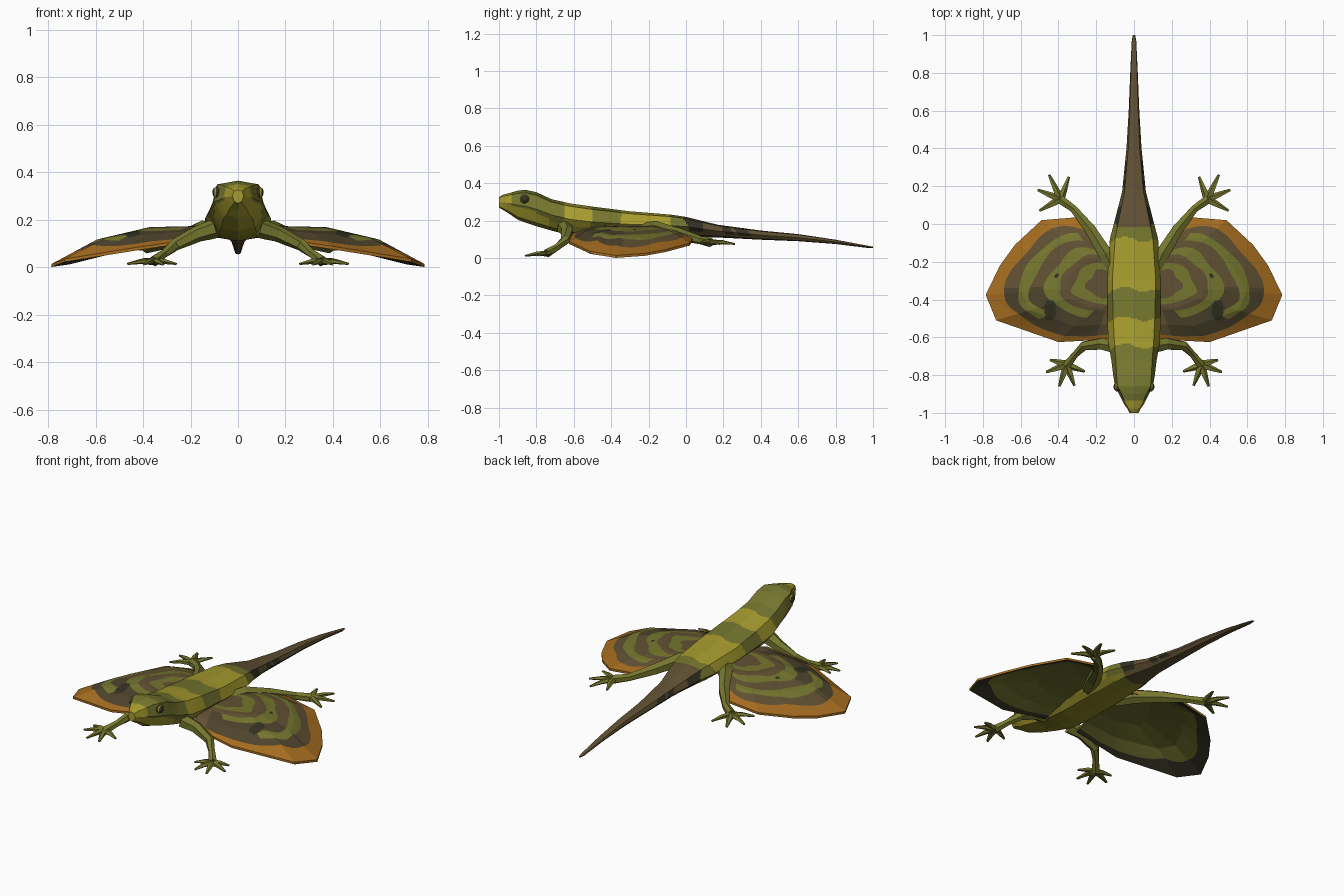
import bpy, bmesh, math
from mathutils import Vector

if "Cube" in bpy.data.objects:
    bpy.data.objects.remove(bpy.data.objects["Cube"])


def mat(name, r, g, b):
    m = bpy.data.materials.new(name)
    lin = [((c / 255 + 0.055) / 1.055) ** 2.4 for c in (r, g, b)]
    m.diffuse_color = (*lin, 1)
    m.use_nodes = True
    m.node_tree.nodes["Principled BSDF"].inputs["Base Color"].default_value = m.diffuse_color
    return m


MATS = [mat("olive skin", 117, 118, 46), mat("yellow band", 167, 156, 46),
        mat("brown skin", 97, 81, 51), mat("dark brown", 78, 68, 44),
        mat("orange rim", 166, 109, 32), mat("near black", 52, 50, 35),
        mat("belly mustard", 142, 134, 38), mat("underwing olive", 110, 110, 46)]
OLIVE, YELLOW, BROWN, DARK, ORANGE, BLACK, BELLY, UNDER = range(8)


def finish(bm, name):
    bmesh.ops.recalc_face_normals(bm, faces=bm.faces)
    me = bpy.data.meshes.new(name)
    bm.to_mesh(me)
    bm.free()
    for m in MATS:
        me.materials.append(m)
    ob = bpy.data.objects.new(name, me)
    bpy.context.collection.objects.link(ob)
    return ob


def lerp_table(rows, x):
    for a, b in zip(rows, rows[1:]):
        if x <= b[0] + 1e-6:
            f = (x - a[0]) / (b[0] - a[0])
            return [p + (q - p) * f for p, q in zip(a, b)]
    return list(rows[-1])


# Body and tail: stations of y, top z, bottom z, back half width, flank half width
STATIONS = [(-1.0, .326, .27, .018, .024), (-.98, .338, .258, .028, .034),
            (-.95, .346, .24, .045, .055),
            (-.90, .36, .205, .065, .08), (-.86, .365, .19, .088, .10),
            (-.80, .352, .17, .092, .11), (-.72, .315, .147, .096, .12),
            (-.62, .292, .122, .104, .138), (-.5, .275, .11, .11, .14),
            (-.3, .25, .11, .115, .14), (-.08, .232, .115, .10, .128),
            (0, .22, .115, .085, .107), (.17, .178, .11, .05, .063),
            (.4, .147, .098, .03, .04), (.6, .128, .09, .022, .028),
            (.8, .098, .075, .016, .02), (.97, .066, .054, .01, .012),
            (1.0, .061, .055, .005, .006)]


def body_colour(y, x, z, k):
    # k: height fraction around the section, 0 belly to 1 back
    w = y + .012 * math.sin(30 * x) + .03 * (1 - k)
    if y > .015 * math.sin(50 * z):
        patch = .3 < k < .9 and (y < .09 or .22 < y + .04 * k < .27 or .29 < y + .04 * k < .36)
        return BLACK if patch else BROWN
    if y < -.935 or (y < -.73 and k < .45 - .8 * (y + .935)**2 * 4):
        return YELLOW
    if k < .3:
        return BELLY
    if -.645 < w < -.5 or -.345 < w < -.08:
        return YELLOW
    return OLIVE


bm = bmesh.new()
rings, N, SUB = [], 240, 6
for i in range(N + 1):
    y, zt, zb, wt, wm = lerp_table(STATIONS, -1 + 2 * i / N)
    h = zt - zb
    half = [(0, zt), (wt, zt - .09 * h), (wm, zb + .5 * h), (.6 * wm, zb + .1 * h), (0, zb)]
    loop = half + [(-x, z) for x, z in half[-2:0:-1]]
    ring = []
    for j, (x, z) in enumerate(loop):
        x2, z2 = loop[(j + 1) % len(loop)]
        for s in range(SUB):
            f = s / SUB
            ring.append(bm.verts.new((x + (x2 - x) * f, y, z + (z2 - z) * f)))
    rings.append((ring, zt, zb))
for (a, zt, zb), (b, _, _) in zip(rings, rings[1:]):
    n = len(a)
    for j in range(n):
        f = bm.faces.new((a[j], a[(j + 1) % n], b[(j + 1) % n], b[j]))
        c = f.calc_center_median()
        f.material_index = body_colour(c.y, c.x, c.z, (c.z - zb) / (zt - zb))
bm.faces.new(rings[0][0]).material_index = YELLOW
bm.faces.new(rings[-1][0]).material_index = BROWN
finish(bm, "body_and_tail")

# Wing outline, front root to back root, as a domed fan around the root centre
OUTLINE = [(.11, -.61, .13), (.40, -.625, .088), (.73, -.51, .035), (.785, -.375, .014),
           (.71, -.22, .025), (.63, -.11, .045), (.49, .02, .08), (.31, .035, .105),
           (.11, -.14, .165)]
CENTRE, THICK = Vector((.10, -.32, .175)), .013
DOME = [(0, 0), (.4, .04), (.72, .36), (1, 1)]
# Colour bands from root to rim: outer limit, colour, and the span of the fan they fill
BANDS = [(.23, BROWN, 0, 1), (.34, OLIVE, 0, 1), (.45, BROWN, 0, 1), (.56, OLIVE, .1, .88),
         (.68, BROWN, 0, 1), (.78, OLIVE, .2, .84), (.88, BROWN, 0, 1), (1, ORANGE, 0, 1)]


def wing_colour(p, band, a):
    x, y = abs(p.x), p.y
    _, colour, lo, hi = BANDS[band]
    if colour == ORANGE:
        return ORANGE
    if abs((x - .443) / .03) ** 3 + abs((y + .457) / .052) ** 3 < 1:
        return BLACK
    if (x - .41) ** 2 + (y + .275) ** 2 < .00015:
        return BLACK
    if lo < a < hi and colour == OLIVE:
        return OLIVE
    return DARK if band > 2 and .04 < a < .4 else BROWN


def wing(name, s):
    bm = bmesh.new()
    SEG, ROWS = 24, 7
    edge = []
    for p, q in zip(OUTLINE, OUTLINE[1:]):
        edge += [Vector(p).lerp(Vector(q), k / SEG) for k in range(SEG)]
    edge.append(Vector(OUTLINE[-1]))
    n = len(edge) - 1
    R = [(e - CENTRE).xy.length for e in edge]
    # band limits follow a rounded version of the outline
    steps = []
    for i in range(n + 1):
        near = R[max(0, i - 16):i + 17]
        ratio = min(1.04, sum(near) / len(near) / R[i])
        a, ts, t0 = i / n, [0], 0
        for k, (lim, *_r) in enumerate(BANDS):
            t1 = lim * ratio + .013 * math.sin(19 * a + 2 * k) if lim < 1 else 1
            ts += [t0 + (t1 - t0) * j / ROWS for j in range(1, ROWS + 1)]
            t0 = t1
        steps.append(ts)
    T = len(steps[0]) - 1
    sheets = []
    for drop in (0, THICK):
        centre = bm.verts.new((s * CENTRE.x, CENTRE.y, CENTRE.z - drop))
        rows = []
        for e, ts in zip(edge, steps):
            row = [centre]
            for t in ts[1:]:
                p = CENTRE.lerp(e, t)
                d = lerp_table(DOME, t)[1]
                row.append(bm.verts.new((s * p.x, p.y, CENTRE.z + (e.z - CENTRE.z) * d - drop)))
            rows.append(row)
        for i, (a, b) in enumerate(zip(rows, rows[1:])):
            for k in range(T):
                vs = (a[0], a[1], b[1]) if k == 0 else (a[k], a[k + 1], b[k + 1], b[k])
                f = bm.faces.new(vs)
                if drop:
                    f.material_index = BLACK if k // ROWS == 7 else UNDER
                else:
                    f.material_index = wing_colour(f.calc_center_median(), k // ROWS, i / n)
        sheets.append(rows)
    top, low = sheets
    # rim strip around the outline and the two root ends
    for i in range(n):
        bm.faces.new((top[i][T], top[i + 1][T], low[i + 1][T], low[i][T])).material_index = ORANGE
    for i in (0, -1):
        for k in range(T):
            bm.faces.new((top[i][k], top[i][k + 1], low[i][k + 1], low[i][k])).material_index = BROWN
    finish(bm, name)


# Tapered tube through points given as (x, y, z, radius), flattened in z
def tube(bm, pts, s, sides=6, flat=1.0):
    rings = []
    P = [Vector(p[:3]) for p in pts]
    for i, p in enumerate(P):
        d = (P[min(i + 1, len(P) - 1)] - P[max(i - 1, 0)]).normalized()
        u = d.cross(Vector((0, 0, 1))).normalized()
        v = u.cross(d)
        ring = []
        for k in range(sides):
            a = 2 * math.pi * (k + .5) / sides
            c = p + pts[i][3] * (u * math.cos(a) + v * math.sin(a) * flat)
            ring.append(bm.verts.new((s * c.x, c.y, max(c.z, .003))))
        rings.append(ring)
    for a, b in zip(rings, rings[1:]):
        for k in range(sides):
            bm.faces.new((a[k], a[(k + 1) % sides], b[(k + 1) % sides], b[k]))
    bm.faces.new(rings[0])
    bm.faces.new(rings[-1])


def leg(name, s, limb, tips):
    bm = bmesh.new()
    tube(bm, limb, s)
    x, y, z, _ = limb[-1]
    for tx, ty, tz in tips:
        mid = ((x + tx) / 2, (y + ty) / 2, (z + tz) / 2 + .005, .016)
        tube(bm, [(x, y, z, .023), mid, (tx, ty, tz, .007)], s, 5, .7)
    finish(bm, name)


FRONT = [(.09, -.65, .165, .042), (.17, -.635, .14, .034), (.265, -.645, .095, .026),
         (.31, -.69, .058, .019), (.355, -.745, .024, .025)]
FRONT_TIPS = [(.465, -.785, .014), (.395, -.86, .012), (.315, -.855, .012),
              (.26, -.78, .014), (.445, -.72, .02)]
HIND = [(.10, -.27, .155, .03), (.15, -.16, .155, .042), (.23, -.03, .125, .033),
        (.32, .08, .095, .022), (.39, .13, .084, .026)]
HIND_TIPS = [(.345, .25, .078), (.45, .26, .075), (.51, .18, .075),
             (.50, .07, .08), (.365, .19, .08)]


# Eye: flattened dark ball, dark pupil facing out, with a yellow ring at its side
def eye(name, s):
    bm = bmesh.new()
    bmesh.ops.create_uvsphere(bm, u_segments=12, v_segments=12, radius=.025)
    for f in bm.faces:
        h = f.calc_center_median().z / .025
        f.material_index = YELLOW if .3 < h < .6 else BLACK
    for v in bm.verts:
        x, y, z = v.co
        v.co = (s * (.088 + z * .8), -.862 + y, .315 + x)
    finish(bm, name)


for side, s in (("right", 1), ("left", -1)):
    wing(side + "_wing", s)
    leg(side + "_front_leg", s, FRONT, FRONT_TIPS)
    leg(side + "_hind_leg", s, HIND, HIND_TIPS)
    eye(side + "_eye", s)
